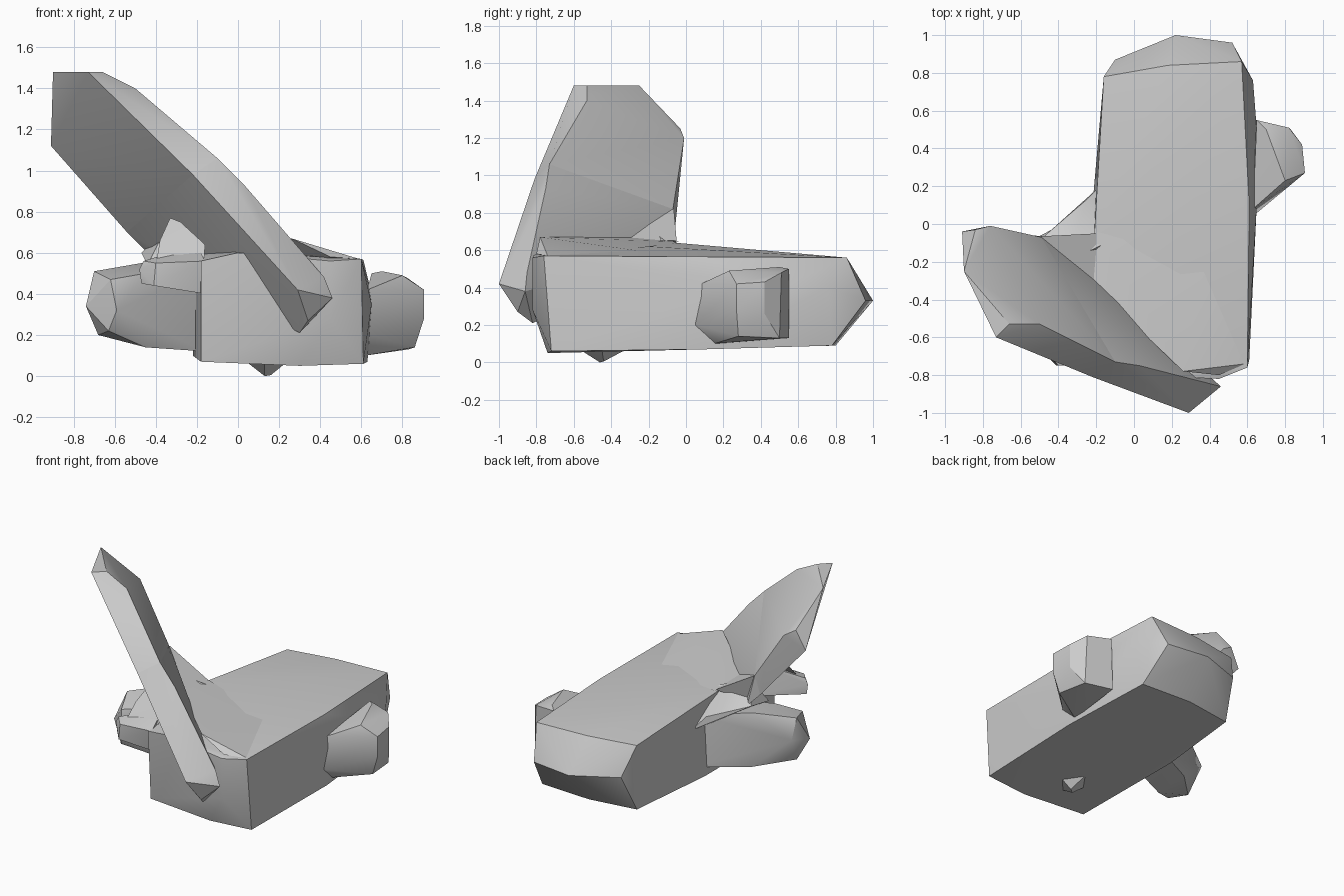
import bpy
import bmesh
import math

if "Cube" in bpy.data.objects:
    bpy.data.objects.remove(bpy.data.objects["Cube"], do_unlink=True)


def make_material(name, colour):
    mat = bpy.data.materials.new(name)
    mat.use_nodes = True
    mat.diffuse_color = colour
    mat.node_tree.nodes["Principled BSDF"].inputs["Base Color"].default_value = colour
    return mat


stone_grey = make_material("stone grey", (0.6, 0.6, 0.6, 1))


def faceted_block(name, *rings):
    """Wrap a faceted convex skin around a few guide rings."""
    bm = bmesh.new()
    for ring in rings:
        for point in ring:
            bm.verts.new(point)
    result = bmesh.ops.convex_hull(bm, input=bm.verts[:])
    unused = {g for g in result["geom_interior"] + result["geom_unused"]
              if isinstance(g, bmesh.types.BMVert) and g.is_valid}
    loose = [v for v in unused if not v.link_faces]
    bmesh.ops.delete(bm, geom=loose, context="VERTS")
    bmesh.ops.dissolve_limit(bm, angle_limit=math.radians(2),
                             verts=bm.verts[:], edges=bm.edges[:])
    bmesh.ops.recalc_face_normals(bm, faces=bm.faces[:])
    mesh = bpy.data.meshes.new(name)
    bm.to_mesh(mesh)
    bm.free()
    mesh.materials.append(stone_grey)
    obj = bpy.data.objects.new(name, mesh)
    bpy.context.collection.objects.link(obj)
    bpy.ops.object.select_all(action="DESELECT")
    obj.select_set(True)
    bpy.context.view_layer.objects.active = obj
    bpy.ops.object.shade_smooth_by_angle(angle=math.radians(30))


# Long body lying along y, with a pointed back end
body_front = [(-.18, -.75, .56), (0, -.8, .6), (.45, -.82, .56), (.45, -.82, .28),
              (.6, -.76, .57), (.61, -.72, .06), (-.18, -.72, .07), (.3, -.74, .05)]
body_middle = [(-.21, -.06, .64), (.2, -.2, .62), (.61, .1, .565),
               (.65, .1, .35), (.65, .5, .4), (.63, .1, .07), (-.22, .1, .1)]
body_back = [(-.16, .78, .56), (.18, .84, .56), (.57, .86, .56), (.63, .76, .4),
             (.58, .78, .09), (.2, .8, .09), (-.14, .75, .09)]
body_end = [(-.1, .87, .35), (.22, 1, .33), (.52, .96, .33)]
faceted_block("body", body_front, body_middle, body_back, body_end)

# Tilted blade, bent slightly where its upper and lower halves meet
blade_top = [(-.73, -.6, 1.48), (-.66, -.53, 1.48), (-.9, -.25, 1.48),
             (-.84, -.03, 1.25), (-.76, -.01, 1.2), (-.91, -.04, 1.12),
             (-.5, -.53, 1.4)]
blade_bend = [(-.1, -.73, 1.06), (-.22, -.81, .98), (-.49, -.07, .82), (-.54, -.06, .7)]
blade_foot = [(.03, -.75, .93), (.29, -1, .42), (.42, -.85, .48), (.46, -.86, .38),
              (.34, -.9, .27), (.3, -.82, .21)]
blade_root = [(-.43, -.07, .59), (-.24, -.3, .68), (.05, -.55, .4)]
faceted_block("blade_upper", blade_top, blade_bend)
faceted_block("blade_lower", blade_bend, blade_foot, blade_root)

# Low fillets easing the blade into the top of the body
faceted_block("blade_fillet", [(.26, -.78, .67), (.45, -.8, .58), (.59, -.74, .57)],
              [(.38, -.2, .59), (0, -.35, .66), (-.24, -.3, .67), (-.2, -.04, .645)],
              [(.2, -.5, .5)])
faceted_block("blade_back_fillet", [(-.49, -.065, .82), (-.4, -.25, .78), (-.4, -.1, .6)],
              [(-.2, -.05, .65), (-.2, -.32, .66)])

# Thick peg on the -x side, slanting towards the front
peg_tip = [(-.74, -.33, .34), (-.71, -.17, .38), (-.7, -.24, .51), (-.68, -.27, .2),
           (-.62, -.42, .47), (-.59, -.45, .32), (-.63, -.41, .22)]
peg_middle = [(-.47, -.07, .55), (-.47, -.06, .17), (-.45, -.29, .14), (-.45, -.36, .5)]
peg_root = [(-.16, .11, .52), (-.16, .11, .15), (-.16, -.14, .12), (-.16, -.2, .52)]
faceted_block("right_peg", peg_tip, peg_middle, peg_root)

# Web joining peg, blade and body
faceted_block("web", [(-.47, -.06, .6), (-.44, -.3, .54), (-.35, -.2, .72)],
              [(-.25, .13, .54), (-.18, .2, .45), (-.15, -.1, .64), (-.15, -.4, .4)])

# Short peg on the +x side, flared towards the body
stub_tip = [(.905, .27, .42), (.905, .27, .28), (.89, .42, .43), (.89, .42, .26),
            (.82, .51, .48), (.83, .5, .13), (.86, .28, .14), (.8, .23, .49)]
stub_root = [(.65, .55, .5), (.64, .55, .13), (.63, .08, .42),
             (.64, .05, .2), (.62, .15, .1), (.7, .5, .51)]
faceted_block("left_stub", stub_tip, stub_root)

# Small nub under the blade near the front
nub_tip = [(-.48, -.68, .52), (-.46, -.68, .56), (-.4, -.75, .55),
           (-.41, -.75, .44), (-.47, -.68, .45)]
nub_root = [(-.16, -.74, .56), (-.16, -.7, .4), (-.16, -.5, .42), (-.2, -.55, .64)]
faceted_block("nub", nub_tip, nub_root)
faceted_block("nub_fin", [(-.38, -.6, .66), (-.33, -.5, .77), (-.28, -.53, .75)],
              [(-.4, -.7, .54), (-.16, -.62, .64), (-.17, -.7, .5)])

# Low bump under the body
faceted_block("foot_bump", [(.13, -.46, 0), (.16, -.44, .005)],
              [(.04, -.45, .07), (.13, -.57, .07), (.24, -.45, .07), (.13, -.3, .08)])
